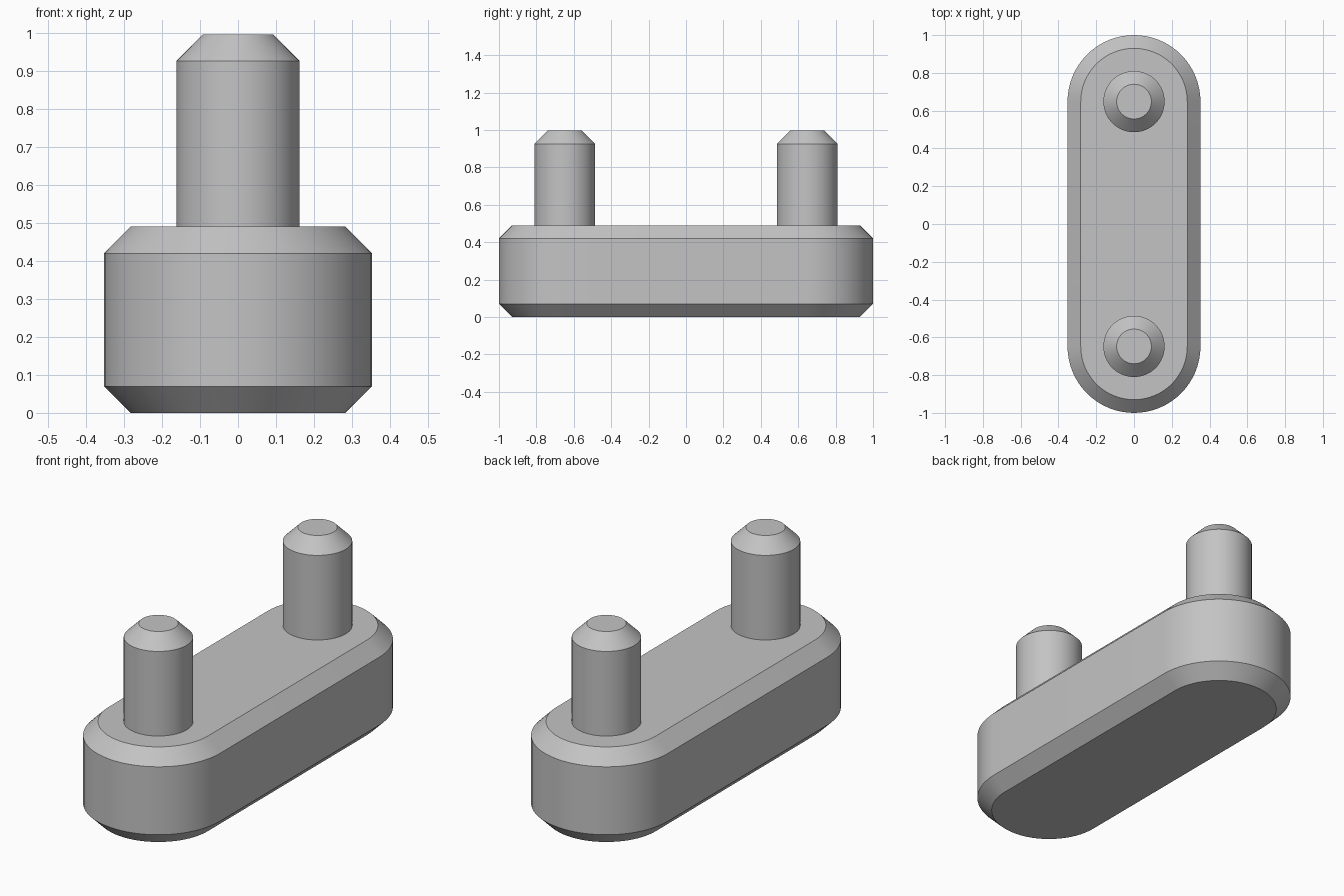
import bpy, bmesh
from math import sin, cos, pi, radians

cube = bpy.data.objects.get("Cube")
if cube:
    bpy.data.objects.remove(cube, do_unlink=True)

# Single plain grey
grey = bpy.data.materials.new("light_grey")
grey.use_nodes = True
colour = (0.55, 0.55, 0.55, 1)
grey.diffuse_color = colour
grey.node_tree.nodes["Principled BSDF"].inputs["Base Color"].default_value = colour

ARC = 32          # segments per half circle
CENTRE = 0.648    # distance of each end arc centre from the middle
CHAMFER = 0.07


def outline(radius, half_straight):
    """Counter-clockwise slot outline; a circle when half_straight is zero."""
    points = []
    for start, y in ((0, half_straight), (pi, -half_straight)):
        count = ARC + 1 if half_straight else ARC
        for i in range(count):
            a = start + pi * i / ARC
            points.append((radius * cos(a), y + radius * sin(a)))
    return points


def chamfered_solid(name, sections, half_straight=0, y=0):
    """Stack outlines of (radius, height) and cap both ends."""
    bm = bmesh.new()
    rings = [[bm.verts.new((px, py, z)) for px, py in outline(r, half_straight)]
             for r, z in sections]
    for low, high in zip(rings, rings[1:]):
        for i in range(len(low)):
            j = (i + 1) % len(low)
            bm.faces.new((low[i], low[j], high[j], high[i]))
    bm.faces.new(rings[0][::-1])
    bm.faces.new(rings[-1])
    mesh = bpy.data.meshes.new(name)
    bm.to_mesh(mesh)
    bm.free()
    mesh.materials.append(grey)
    obj = bpy.data.objects.new(name, mesh)
    obj.location.y = y
    bpy.context.collection.objects.link(obj)
    bpy.ops.object.select_all(action="DESELECT")
    obj.select_set(True)
    bpy.context.view_layer.objects.active = obj
    bpy.ops.object.shade_smooth_by_angle(angle=radians(30))
    return obj


# Slot-shaped base, chamfered at top and bottom
R, H = 0.352, 0.49
chamfered_solid("base", [(R - CHAMFER, 0), (R, CHAMFER), (R, H - CHAMFER),
                         (R - CHAMFER, H)], CENTRE)

# Two upright pins with chamfered tips, sunk slightly into the base
P, TOP = 0.162, 0.996
for name, side in (("front_pin", -1), ("back_pin", 1)):
    chamfered_solid(name, [(P, H - 0.02), (P, TOP - CHAMFER), (P - CHAMFER, TOP)],
                    y=side * CENTRE)
